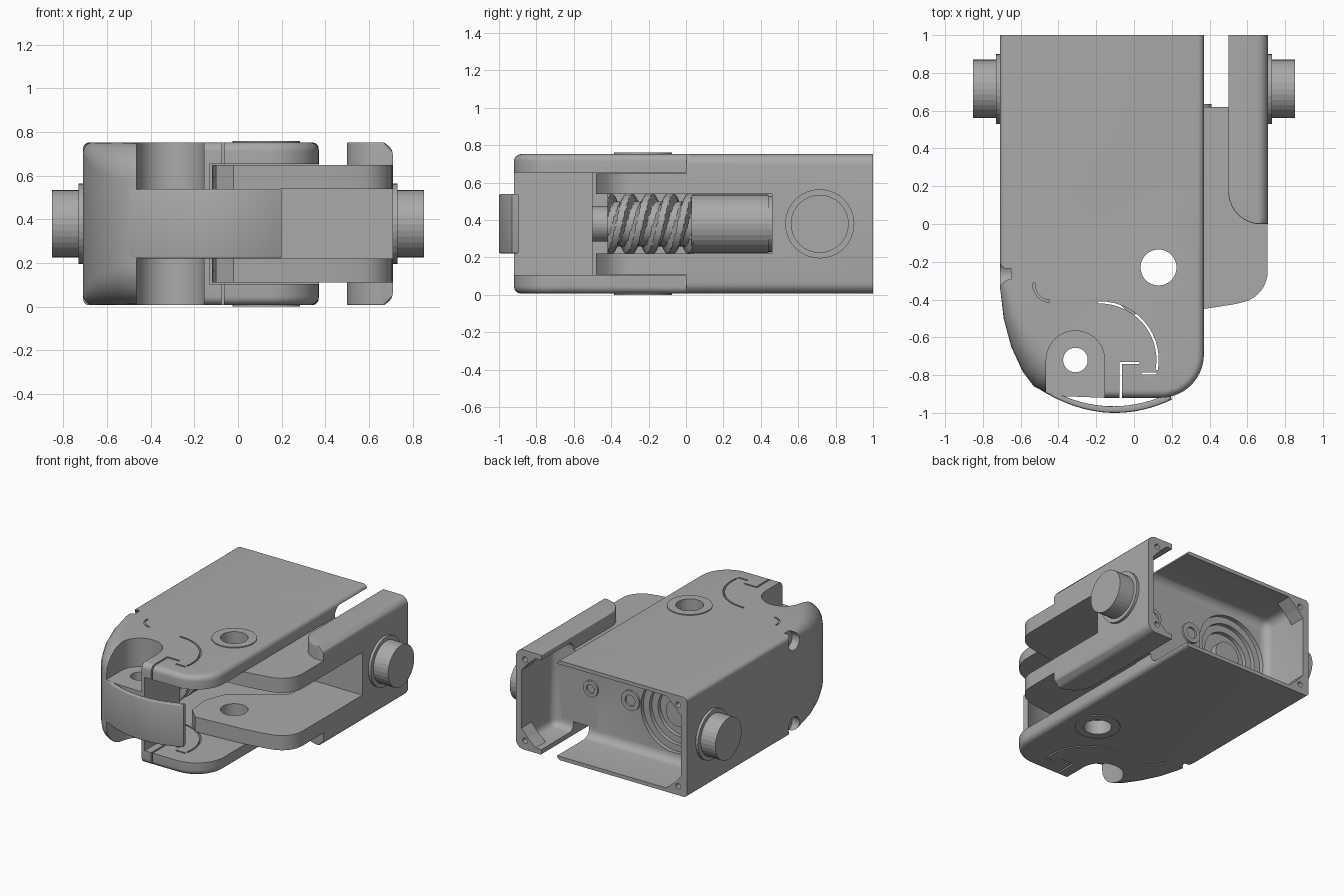
import bpy, bmesh, math
from mathutils import Matrix, Vector

default = bpy.data.objects.get("Cube")
if default:
    bpy.data.objects.remove(default, do_unlink=True)

grey = bpy.data.materials.new("plain grey")
grey.use_nodes = True
colour = (0.4, 0.4, 0.4, 1)
grey.diffuse_color = colour
grey.node_tree.nodes["Principled BSDF"].inputs["Base Color"].default_value = colour

MID = 0.38  # height of the horizontal symmetry plane


def finish(name, bm):
    bmesh.ops.recalc_face_normals(bm, faces=bm.faces)
    mesh = bpy.data.meshes.new(name)
    bm.to_mesh(mesh)
    bm.free()
    mesh.materials.append(grey)
    obj = bpy.data.objects.new(name, mesh)
    bpy.context.collection.objects.link(obj)
    return obj


def loft(name, pts, z0, z1, steps=6):
    """Extruded outline; a third value per point rounds its rims by that radius."""
    bm = bmesh.new()
    n = len(pts)
    flat = [Vector(p[:2]) for p in pts]
    soft = len(pts[0]) > 2
    inward = []
    for i in range(n):
        a = (flat[i] - flat[i - 1]).normalized()
        b = (flat[(i + 1) % n] - flat[i]).normalized()
        m = Vector((-a.y - b.y, a.x + b.x)).normalized()
        inward.append(m / max(0.3, m.dot(Vector((-a.y, a.x)))))
    levels = [(0, z0, 0), (0, z1, 0)]
    if soft:
        angles = [math.pi / 2 * k / steps for k in range(steps + 1)]
        levels = [(a, z0, 1) for a in reversed(angles)] + [(a, z1, -1) for a in angles]
    rings = []
    for a, z, s in levels:
        ring = []
        for p, q, m in zip(pts, flat, inward):
            r = p[2] if soft else 0
            v = q + m * r * (1 - math.cos(a))
            ring.append(bm.verts.new((v.x, v.y, z + s * r * (1 - math.sin(a)))))
        rings.append(ring)
    for lo, hi in zip(rings, rings[1:]):
        for i in range(n):
            j = (i + 1) % n
            bm.faces.new((lo[i], lo[j], hi[j], hi[i]))
    bm.faces.new(rings[0])
    bm.faces.new(rings[-1])
    return finish(name, bm)


def box(x0, x1, y0, y1, z0, z1, bevel=0, name="cutter"):
    bm = bmesh.new()
    bmesh.ops.create_cube(bm, size=1)
    for v in bm.verts:
        v.co = ((x0, x1)[v.co.x > 0], (y0, y1)[v.co.y > 0], (z0, z1)[v.co.z > 0])
    if bevel:
        bmesh.ops.bevel(bm, geom=bm.edges[:], offset=bevel, segments=4, profile=0.5, affect='EDGES')
    return finish(name, bm)


def rod(axis, a, b, u, v, r, segs=48, name="cutter"):
    """Cylinder from a to b along an axis; u, v are the other two coordinates."""
    bm = bmesh.new()
    bmesh.ops.create_cone(bm, cap_ends=True, segments=segs, radius1=r, radius2=r, depth=b - a)
    m = (a + b) / 2
    turn = {'X': Matrix.Rotation(math.pi / 2, 4, 'Y'), 'Y': Matrix.Rotation(math.pi / 2, 4, 'X'),
            'Z': Matrix.Identity(4)}[axis]
    place = {'X': (m, u, v), 'Y': (u, m, v), 'Z': (u, v, m)}[axis]
    bm.transform(Matrix.Translation(place) @ turn)
    return finish(name, bm)


def arc(cx, cy, r, a0, a1, n=14):
    return [(cx + r * math.cos(math.radians(a0 + (a1 - a0) * i / n)),
             cy + r * math.sin(math.radians(a0 + (a1 - a0) * i / n))) for i in range(n + 1)]


def arc_slit(cx, cy, r, a0, a1, z0, z1):
    return loft("cutter", arc(cx, cy, r + .006, a0, a1) + arc(cx, cy, r - .006, a1, a0), z0, z1)


def combine(obj, others, mode='DIFFERENCE'):
    bpy.context.view_layer.objects.active = obj
    for other in others:
        mod = obj.modifiers.new("bool", 'BOOLEAN')
        mod.operation, mod.solver, mod.object = mode, 'EXACT', other
        bpy.ops.object.modifier_apply(modifier=mod.name)
        bpy.data.objects.remove(other, do_unlink=True)


def smooth(obj, degrees=28):
    bpy.ops.object.select_all(action='DESELECT')
    obj.select_set(True)
    bpy.context.view_layer.objects.active = obj
    bpy.ops.object.shade_smooth_by_angle(angle=math.radians(degrees))


# Housing: rounded body with a bulging nose
outline = [(-.71, 1.2, .03), (-.71, -.2, .03), (-.71, -.33, .05), (-.69, -.5, .09), (-.65, -.65, .13),
           (-.59, -.78, .16), (-.53, -.86, .18), (-.47, -.89, .18), (-.42, -.91, .12), (-.16, -.92, .04)]
outline += [(x, y, .04) for x, y in arc(.14, -.69, .23, -90, 0)] + [(.37, 1.2, .03)]
housing = loft("housing", outline, .007, .753)

cuts = [
    box(-2, 2, 1, 1.5, -1, 2),
    box(-.66, 1, .62, 1.4, .035, .725, .06),
    loft("cutter", [(-.13, -1.2), (1, -1.2), (1, .46), (-.47, .46), (-.47, -.5), (-.13, -.5)], .105, .655),
    rod('Z', -1, 2, .13, -.23, .095),
    rod('Z', -1, 2, -.31, -.72, .065),
]
# Finger notches, side pockets and relief slits, above and below
notch = [(-.465, -1.3), (-.155, -1.3)] + arc(-.31, -.72, .155, 0, 180)
for z0, z1 in ((.54, 1), (-.3, .22)):
    cuts.append(loft("cutter", notch, z0, z1))
for side in (-1, 1):
    cuts.append(rod('X', -.9, -.65, -.265, MID + side * .315, .065, 32))
    lo, hi = sorted((MID + side * .25, MID + side * .5))
    cuts += [arc_slit(-.18, -.72, .305, -10, 92, lo, hi),
             box(-.076, -.064, -1, -.73, lo, hi), box(-.072, .03, -.742, -.73, lo, hi),
             box(.04, .12, -.798, -.786, lo, hi)]
    lo, hi = sorted((MID + side * .365, MID + side * .5))
    cuts.append(arc_slit(-.44, -.32, .09, 175, 265, lo, hi))
# Stepped bearing seat in the rear wall
for r, depth in ((.28, .03), (.23, .06), (.18, .09)):
    cuts.append(rod('Y', .62 - depth, .7, -.34, MID, r))
combine(housing, cuts)
smooth(housing)
rod('Y', .5, .58, -.34, MID, .1, name="bearing_stub")

# Curved guard reaching across the front
xs = [-.53 + .73 * i / 20 for i in range(21)]
front = [(x, -1 + .78 * (x + .1) ** 2, .012) for x in xs]
back = [(x - .01, y + .035, .012) for x, y, _ in reversed(front)]
guard = loft("front_guard", front + back, .22, .54, 3)
smooth(guard)

# Bracket: pivoting arms with an outer cover
arm_outline = [(.708, .62), (.3, .62), (.3, .2), (.1, .05), (-.06, -.06), (-.12, -.22), (-.1, -.4), (-.02, -.48),
               (.37, -.45), (.53, -.425)] + arc(.54, -.25, .168, -75, 0, 8)
arms = loft("bracket_arms", arm_outline[::-1], .11, .65)
combine(arms, [box(-1, 2, -1, .46, .22, .54), rod('Z', -1, 2, .13, -.23, .095)])
smooth(arms)

cover_outline = [(x, y, .006) for x, y in arc(.67, .17, .17, 180, 270)]
cover_outline += [(.71, 0, .06), (.71, 1.2, .06), (.5, 1.2, .006)]
cover = loft("bracket_cover", cover_outline, .007, .753)
combine(cover, [box(-2, 2, 1, 1.5, -1, 2), box(-1, 2, -1, .46, .22, .54),
                box(.2, .665, .62, 1.4, .045, .715, .05)])
smooth(cover)

# Screw tabs in the rear corners
for side, x, name in ((1, -.68, "housing"), (-1, .68, "bracket")):
    for sz, level in ((1, "lower"), (-1, "upper")):
        z = MID - sz * .35
        tri = [(x, z), (x + side * .15, z), (x + side * .07, z + sz * .07), (x, z + sz * .15)]
        tab = loft(name + "_" + level + "_screw_tab", tri, -1, -.88)
        tab.data.transform(Matrix.Rotation(math.pi / 2, 4, 'X'))
        combine(tab, [rod('Y', .8, 1.2, x + side * .045, z + sz * .045, .02, 20)])

# Raised rings round the pivot hole
for z0, z1, level in ((.75, .76, "upper"), (0, .01, "lower")):
    ring = rod('Z', z0, z1, .13, -.23, .155, name=level + "_pivot_ring")
    combine(ring, [rod('Z', -1, 2, .13, -.23, .095)])

# Small bushings on the rear wall
for x, r in ((.02, .075), (.35, .06)):
    bush = rod('Y', .6, .635, x, .4, r, 32, "wall_bushing")
    combine(bush, [rod('Y', .5, .8, x, .4, r * .55, 32)])

# Trunnions and their collars
for s, side in ((1, "left"), (-1, "right")):
    for reach, r, part in ((.73, .185, "collar"), (.853, .155, "trunnion")):
        a, b = sorted((s * .68, s * reach))
        rod('X', a, b, .715, MID, r, 32, side + "_" + part)

# Worm with a two-start thread, its shaft and journal
bm = bmesh.new()
SEG, ROWS = 56, 70
rows = []
for i in range(ROWS + 1):
    y = -.42 + .46 * i / ROWS
    row = []
    for j in range(SEG):
        t = math.tau * j / SEG
        wave = max(-1, min(1, 2.2 * math.sin(2 * t - math.tau * y / .11)))
        r = .14 + .02 * wave
        row.append(bm.verts.new((-.31 + r * math.cos(t), y, MID + r * math.sin(t))))
    rows.append(row)
for a, b in zip(rows, rows[1:]):
    for j in range(SEG):
        k = (j + 1) % SEG
        bm.faces.new((a[j], a[k], b[k], b[j]))
bm.faces.new(rows[0])
bm.faces.new(rows[-1])
smooth(finish("worm_thread", bm))
rod('Y', .03, .44, -.31, MID, .157, 32, "worm_shaft")
rod('Y', .43, .5, -.31, MID, .15, 32, "worm_collar")
rod('Y', -.53, -.41, -.31, MID, .095, 32, "worm_journal")
